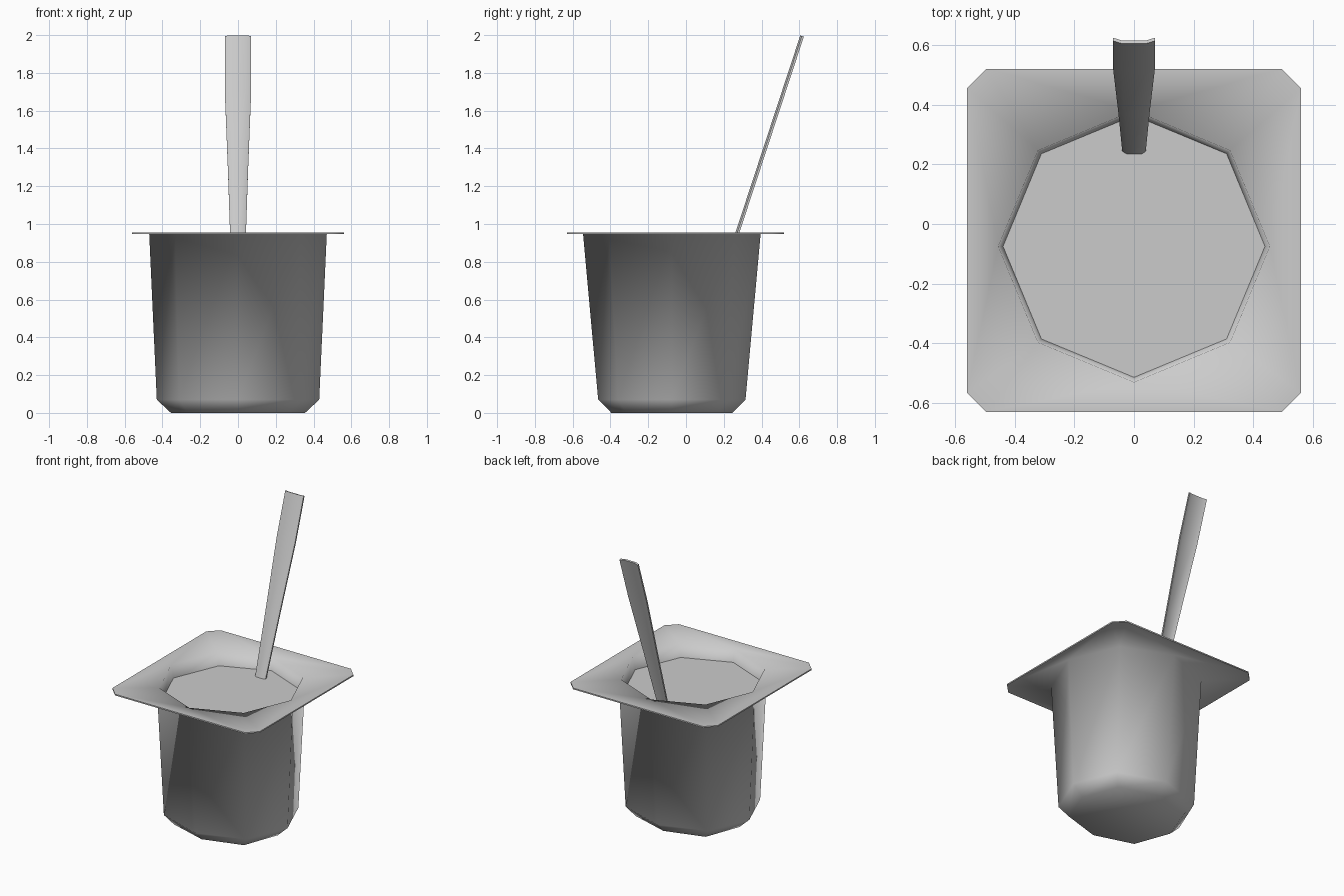
import bpy, bmesh
from math import sin, cos, pi
from mathutils import Vector

cube = bpy.data.objects.get("Cube")
if cube:
    bpy.data.objects.remove(cube)

CY = -0.075   # centre line of the pot in y


def material(name, value):
    m = bpy.data.materials.new(name)
    m.use_nodes = True
    colour = (value, value, value, 1)
    m.diffuse_color = colour
    m.node_tree.nodes["Principled BSDF"].inputs["Base Color"].default_value = colour
    return m


grey = material("plain grey", 0.6)


def finish(name, bm, smooth=True):
    bmesh.ops.recalc_face_normals(bm, faces=bm.faces)
    for f in bm.faces:
        f.smooth = smooth
    mesh = bpy.data.meshes.new(name)
    bm.to_mesh(mesh)
    bm.free()
    mesh.materials.append(grey)
    ob = bpy.data.objects.new(name, mesh)
    bpy.context.collection.objects.link(ob)
    return ob


def octagon(bm, rx, ry, z, corner=1.0):
    """Eight-sided ring with points on the axes and diagonals."""
    ring = []
    for i in range(8):
        k = corner if i % 2 else 1
        a = i * pi / 4
        ring.append(bm.verts.new((rx * k * cos(a), CY + ry * k * sin(a), z)))
    return ring


def rim_ring(bm, z):
    """Rectangle with cut corners, two points per corner."""
    c = 0.065
    ring = []
    for x, y, swap in ((0.56, 0.52, 0), (-0.56, 0.52, 1),
                       (-0.56, -0.63, 0), (0.56, -0.63, 1)):
        sx, sy = (1 if x > 0 else -1), (1 if y > 0 else -1)
        pair = [(x, y - sy * c, z), (x - sx * c, y, z)]
        ring += [bm.verts.new(p) for p in (reversed(pair) if swap else pair)]
    return ring


def bridge(bm, a, b):
    n = len(a)
    return [bm.faces.new((a[i], a[(i + 1) % n], b[(i + 1) % n], b[i])) for i in range(n)]


def flange(bm, o, r):
    """Triangulated plate between the octagon and the rim outline."""
    for k in range(4):
        a, b, c = o[2 * k], o[2 * k + 1], o[(2 * k + 2) % 8]
        p, q, s = r[2 * k - 1], r[2 * k], r[2 * k + 1]
        for tri in ((a, p, q), (a, q, b), (b, q, s), (b, s, c)):
            bm.faces.new(tri)


# Pot: base, tapering wall, square flange and inner wall in one skin
bm = bmesh.new()
base = octagon(bm, 0.355, 0.32, 0, 1.06)
foot = octagon(bm, 0.43, 0.39, 0.07, 1.03)
neck = octagon(bm, 0.47, 0.47, 0.947)
under, over = rim_ring(bm, 0.947), rim_ring(bm, 0.956)
mouth = octagon(bm, 0.455, 0.455, 0.956)
inside = octagon(bm, 0.435, 0.435, 0.85)
bm.faces.new(base)
bridge(bm, base, foot)
bridge(bm, foot, neck)
flange(bm, neck, under)
bridge(bm, under, over)
flange(bm, mouth, over)
bridge(bm, mouth, inside)
for ring in (under, over):
    for i in range(8):
        bm.edges.get((ring[i], ring[(i + 1) % 8])).smooth = False
finish("pot", bm)

# Filling
bm = bmesh.new()
bm.faces.new(octagon(bm, 0.44, 0.44, 0.87))
finish("filling", bm, False)

# Spoon handle: leaning, gently curved strip
bm = bmesh.new()
low, high = Vector((0, 0.222, 0.80)), Vector((0, 0.615, 1.995))
along = (high - low).normalized()
out = Vector((0, -along.z, along.y))     # towards the front
rows = []
for t, half in ((0, 0.037), (0.4, 0.053), (0.76, 0.07), (1, 0.07)):
    mid = low.lerp(high, t)
    loop = []
    for side, order in ((1, (-1, -0.6, 0.6, 1)), (-1, (1, 0.6, -0.6, -1))):
        for u in order:
            bulge = 0.005 if abs(u) < 1 else -0.004
            off = out * (side * 0.0055 + bulge)
            loop.append(bm.verts.new(mid + off + Vector((u * half, 0, 0))))
    rows.append(loop)
for a, b in zip(rows, rows[1:]):
    bridge(bm, a, b)
bm.faces.new(rows[0])
bm.faces.new(rows[-1])
spoon = finish("spoon_handle", bm)
bpy.context.view_layer.objects.active = spoon
spoon.select_set(True)
bpy.ops.object.shade_smooth_by_angle(angle=0.9)
